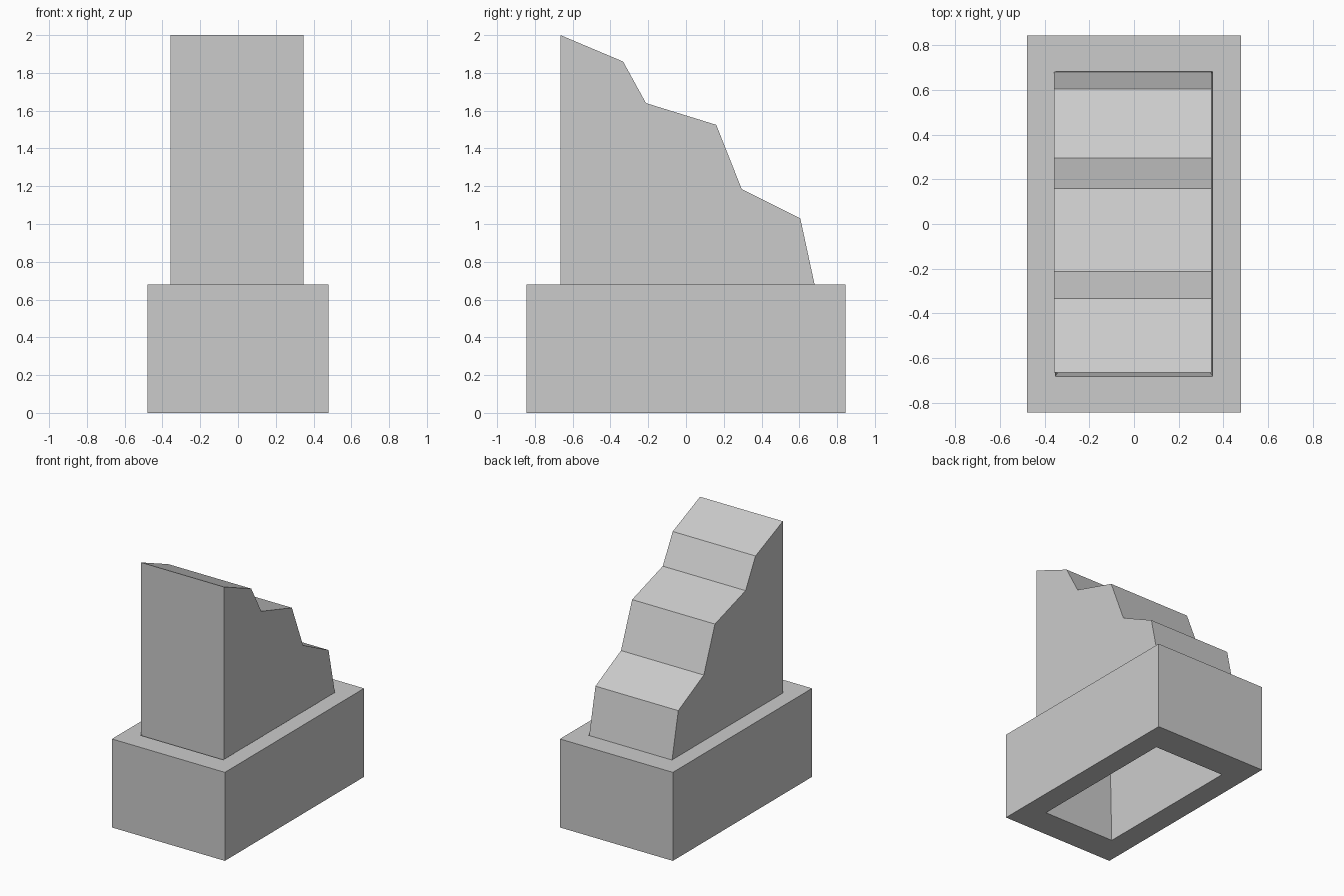
import bpy

if "Cube" in bpy.data.objects:
    bpy.data.objects.remove(bpy.data.objects["Cube"])


def make_object(name, verts, faces):
    mesh = bpy.data.meshes.new(name)
    mesh.from_pydata(verts, [], faces)
    mesh.update()
    obj = bpy.data.objects.new(name, mesh)
    bpy.context.collection.objects.link(obj)
    return obj


def rectangle(hx, hy, z):
    return [(-hx, -hy, z), (hx, -hy, z), (hx, hy, z), (-hx, hy, z)]


# Hollow base: four loops joined into a ring, with the opening flaring upward
base_top = 0.68
loops = [
    rectangle(0.48, 0.845, 0),
    rectangle(0.48, 0.845, base_top),
    rectangle(0.352, 0.682, base_top),
    rectangle(0.305, 0.61, 0),
]
verts = [v for loop in loops for v in loop]
faces = []
for k in range(4):
    n = (k + 1) % 4
    for i in range(4):
        j = (i + 1) % 4
        faces.append((4 * k + i, 4 * k + j, 4 * n + j, 4 * n + i))
make_object("base_frame", verts, faces)

# Stepped block: side profile (y, z) extruded across x
profile = [
    (-0.665, 0.66), (0.685, 0.66), (0.605, 1.03), (0.295, 1.185),
    (0.16, 1.525), (-0.212, 1.64), (-0.333, 1.86), (-0.665, 2.0),
]
count = len(profile)
verts = [(x, y, z) for x in (-0.358, 0.346) for y, z in profile]
faces = [tuple(reversed(range(count))), tuple(range(count, 2 * count))]
for i in range(count):
    j = (i + 1) % count
    faces.append((i, j, count + j, count + i))
make_object("stepped_block", verts, faces)
